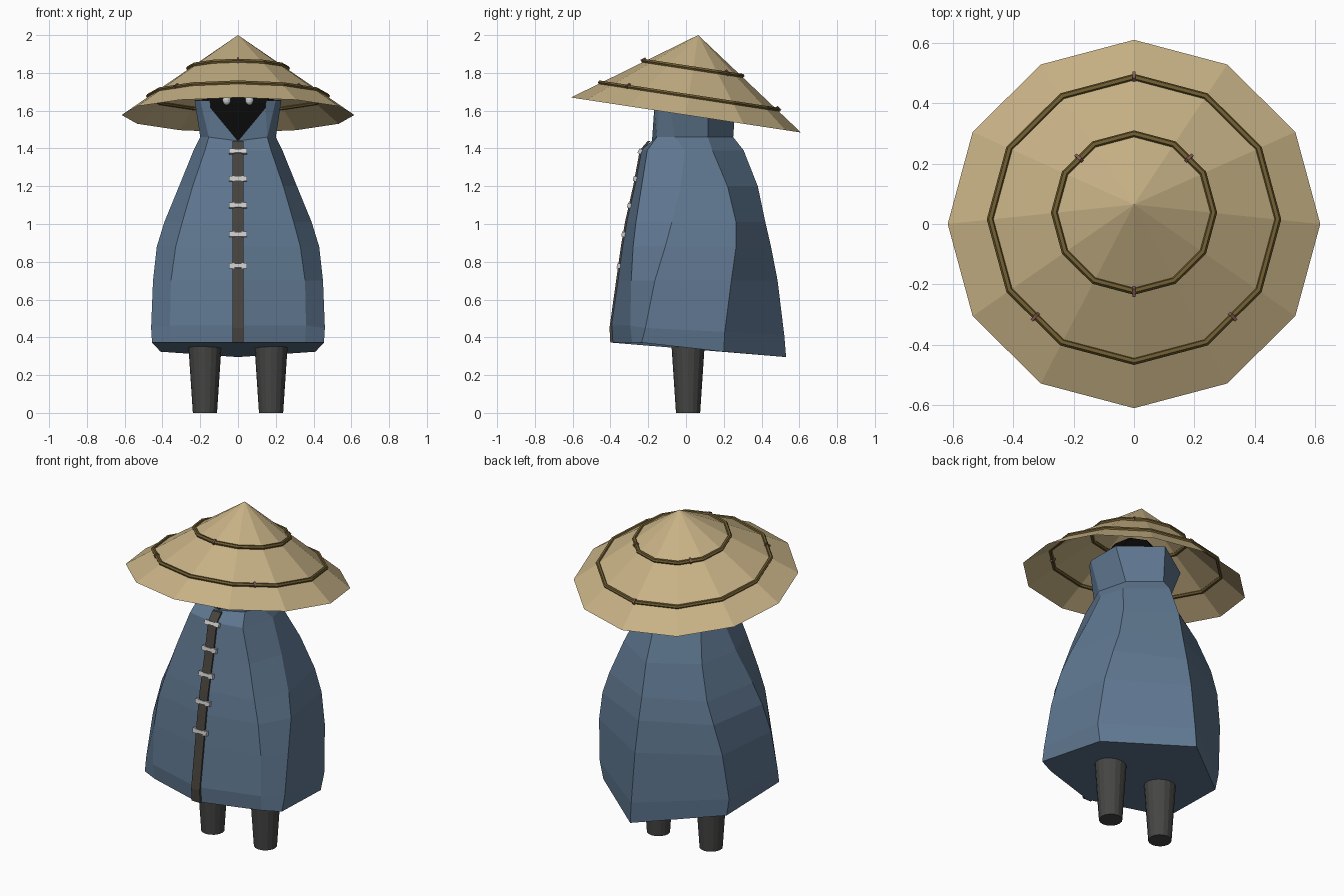
import bpy, bmesh, math
from mathutils import Matrix, Vector

if "Cube" in bpy.data.objects:
    bpy.data.objects.remove(bpy.data.objects["Cube"])


def material(name, rgb):
    m = bpy.data.materials.new(name)
    m.diffuse_color = (*rgb, 1)
    m.use_nodes = True
    m.node_tree.nodes["Principled BSDF"].inputs["Base Color"].default_value = m.diffuse_color
    return m


STRAW = material("straw", (0.58, 0.45, 0.24))
CORD = material("cord", (0.16, 0.11, 0.03))
TIE = material("tie", (0.25, 0.11, 0.09))
CLOTH = material("cloth", (0.115, 0.185, 0.28))
TRIM = material("trim", (0.065, 0.058, 0.05))
METAL = material("metal", (0.7, 0.7, 0.7))
BLACK = material("black", (0.003, 0.003, 0.003))
EYE = material("eye", (0.6, 0.65, 0.65))
LEG = material("leg", (0.06, 0.06, 0.058))


def finish(name, bm, mat, matrix=Matrix()):
    bmesh.ops.recalc_face_normals(bm, faces=bm.faces)
    me = bpy.data.meshes.new(name)
    bm.to_mesh(me)
    bm.free()
    me.materials.append(mat)
    ob = bpy.data.objects.new(name, me)
    ob.matrix_world = matrix
    bpy.context.collection.objects.link(ob)
    return ob


def cone(name, r1, r2, z1, z2, n, mat, matrix=Matrix(), cap=True):
    bm = bmesh.new()
    bmesh.ops.create_cone(bm, cap_ends=cap, segments=n, radius1=r1, radius2=r2, depth=z2 - z1,
                          matrix=Matrix.Translation((0, 0, (z1 + z2) / 2)))
    return finish(name, bm, mat, matrix)


def box(name, size, matrix, mat):
    bm = bmesh.new()
    bmesh.ops.create_cube(bm, size=1, matrix=Matrix.Diagonal((*size, 1)))
    return finish(name, bm, mat, matrix)


# Hat: open twelve-sided cone, tilted towards the front
hat = Matrix.Translation((0, 0, 1.577)) @ Matrix.Rotation(math.radians(-8.66), 4, 'X')
bm = bmesh.new()
rim = [bm.verts.new((0.616 * math.cos(i * math.pi / 6), 0.616 * math.sin(i * math.pi / 6), 0))
       for i in range(12)]
apex = bm.verts.new((0, 0, 0.428))
for i in range(12):
    bm.faces.new((rim[i], rim[(i + 1) % 12], apex))
finish("hat", bm, STRAW, hat)


# Cord rings sewn to the hat, each with three small ties
def cord_ring(name, radius, height, tie_angles):
    bm = bmesh.new()
    loops = []
    for i in range(12):
        a = i * math.pi / 6
        loops.append([bm.verts.new(((radius + 0.012 * math.cos(b)) * math.cos(a),
                                    (radius + 0.012 * math.cos(b)) * math.sin(a),
                                    height + 0.012 * math.sin(b)))
                      for b in (j * math.pi / 3 for j in range(6))])
    for i in range(12):
        p, q = loops[i], loops[(i + 1) % 12]
        for j in range(6):
            k = (j + 1) % 6
            bm.faces.new((p[j], q[j], q[k], p[k]))
    finish(name, bm, CORD, hat)
    for deg in tie_angles:
        r = radius * (math.cos(math.radians(15)) if deg % 30 else 1)
        m = (hat @ Matrix.Rotation(math.radians(deg), 4, 'Z') @ Matrix.Translation((r, 0, height))
             @ Matrix.Rotation(math.radians(35), 4, 'Y'))
        box(name + "_tie", (0.03, 0.01, 0.027), m, TIE)


cord_ring("outer_cord", 0.475, 0.1015, (90, 225, 315))
cord_ring("inner_cord", 0.263, 0.25, (45, 135, 270))

# Coat: eight-sided rings; z, front y, front-side xy, side xy, back-side xy, back y
RINGS = [
    (0.36, -0.395, 0.355, -0.285, 0.455, -0.235, 0.41, 0.20, 0.53),
    (0.45, -0.400, 0.36, -0.295, 0.46, -0.215, 0.43, 0.205, 0.52),
    (0.70, -0.365, 0.355, -0.29, 0.45, -0.165, 0.41, 0.24, 0.485),
    (0.88, -0.34, 0.33, -0.28, 0.43, -0.11, 0.37, 0.265, 0.45),
    (1.01, -0.318, 0.295, -0.265, 0.39, -0.075, 0.325, 0.265, 0.42),
    (1.20, -0.275, 0.24, -0.235, 0.312, -0.03, 0.26, 0.22, 0.38),
    (1.39, -0.24, 0.175, -0.205, 0.235, -0.005, 0.195, 0.14, 0.305),
    (1.46, -0.18, 0.155, -0.155, 0.2, -0.06, 0.155, 0.115, 0.25),
]
TILT = [0.086, 0.05] + [0] * 6    # hem drops towards the back


def ring(z, yf, ax, ay, sx, sy, bx, by, yb, tilt=0):
    pts = [(0, yf), (ax, ay), (sx, sy), (bx, by), (0, yb), (-bx, by), (-sx, sy), (-ax, ay)]
    return [Vector((x, y, z - tilt * (y + 0.22) if y > -0.22 else z + 0.012 * (tilt > 0)))
            for x, y in pts]


bm = bmesh.new()
rows = [[bm.verts.new(p) for p in ring(*r, tilt=t)] for r, t in zip(RINGS, TILT)]
rows[-1][0].co.z = 1.44
for lo, hi in zip(rows, rows[1:]):
    for i in range(8):
        j = (i + 1) % 8
        bm.faces.new((lo[i], lo[j], hi[j], hi[i]))
bm.faces.new(rows[0][::-1])
# Standing collar, open in a V at the front
neck = rows[-1]
top = [bm.verts.new(p) for p in ring(1.655, -0.17, 0.2, -0.14, 0.23, -0.09, 0.23, 0.12, 0.265)]
top[4].co.z = 1.672
for i in range(1, 7):
    bm.faces.new((neck[i], neck[i + 1], top[i + 1], top[i]))
for i, s in ((1, 1), (7, -1)):
    lip = bm.verts.new((s * 0.145, -0.168, 1.615))
    lip_top = bm.verts.new((s * 0.148, -0.168, 1.655))
    bm.faces.new((neck[0], neck[i], lip))
    bm.faces.new((neck[i], top[i], lip_top, lip))
bm.verts.remove(top[0])
finish("coat", bm, CLOTH)


def front_y(z):
    pts = [(r[0], r[1]) for r in RINGS]
    for (z0, y0), (z1, y1) in zip(pts, pts[1:]):
        if z <= z1:
            return y0 + (y1 - y0) * (z - z0) / (z1 - z0)
    return pts[-1][1]


# Dark strip down the front of the coat
bm = bmesh.new()
strip = []
for z in [0.373] + [r[0] for r in RINGS[1:-1]] + [1.44]:
    strip.append([bm.verts.new((x, front_y(z) + y, z))
                  for x, y in ((-0.028, 0.01), (-0.028, -0.005), (0.028, -0.005), (0.028, 0.01))])
for lo, hi in zip(strip, strip[1:]):
    for i in range(4):
        bm.faces.new((lo[i], lo[(i + 1) % 4], hi[(i + 1) % 4], hi[i]))
bm.faces.new(strip[0])
bm.faces.new(strip[-1])
finish("front_strip", bm, TRIM)

# Clasps across the strip
for z in (1.385, 1.24, 1.098, 0.945, 0.778):
    slope = math.atan2(front_y(z + 0.03) - front_y(z - 0.03), 0.06)
    m = Matrix.Translation((0, front_y(z) - 0.004, z)) @ Matrix.Rotation(-slope, 4, 'X')
    box("clasp", (0.09, 0.016, 0.02), m, METAL)
    for s in (-1, 1):
        box("clasp_end", (0.028, 0.018, 0.027), m @ Matrix.Translation((s * 0.033, 0.002, 0)), METAL)

# Shadowed head filling the collar, with two eyes
bm = bmesh.new()
head = [[bm.verts.new(p) for p in ring(*r)] for r in (
    (1.44, -0.165, 0.14, -0.14, 0.18, -0.06, 0.14, 0.1, 0.22),
    (1.64, -0.145, 0.17, -0.125, 0.2, -0.07, 0.19, 0.1, 0.2),
    (1.78, -0.09, 0.09, -0.08, 0.11, -0.03, 0.09, 0.07, 0.11))]
for lo, hi in zip(head, head[1:]):
    for i in range(8):
        bm.faces.new((lo[i], lo[(i + 1) % 8], hi[(i + 1) % 8], hi[i]))
bm.faces.new(head[0])
bm.faces.new(head[-1])
finish("head", bm, BLACK)
for s in (-1, 1):
    bm = bmesh.new()
    bmesh.ops.create_uvsphere(bm, u_segments=12, v_segments=8, radius=0.024)
    finish("eye", bm, EYE, Matrix.Translation((s * 0.06, -0.138, 1.657))
           @ Matrix.Diagonal((0.9, 0.8, 1.15, 1)))

# Legs
for s in (-1, 1):
    cone("leg", 0.064, 0.092, 0, 0.42, 16, LEG, Matrix.Translation((s * 0.175, 0.011, 0)))
